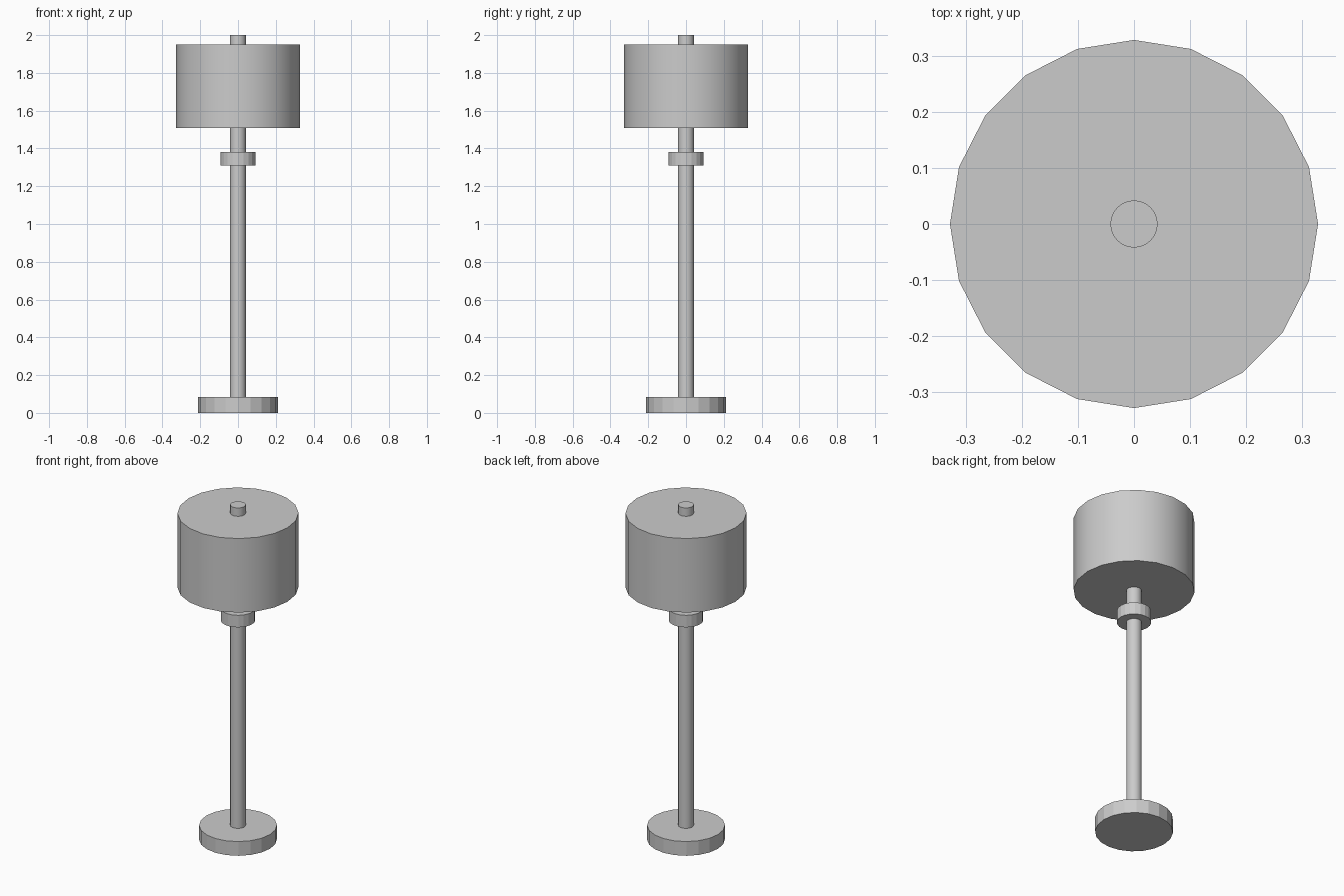
import bpy
import math

if "Cube" in bpy.data.objects:
    bpy.data.objects.remove(bpy.data.objects["Cube"])


def cylinder(name, radius, z0, z1, sides, smooth=False):
    """Vertical capped cylinder from z0 to z1 on the lamp axis."""
    bpy.ops.mesh.primitive_cylinder_add(
        vertices=sides, radius=radius, depth=z1 - z0,
        location=(0, 0, (z0 + z1) / 2))
    ob = bpy.context.object
    ob.name = name
    if smooth:
        bpy.ops.object.shade_smooth_by_angle(angle=math.radians(30))
    return ob


# Foot disc
cylinder("base", 0.211, 0.0, 0.085, 20)
# Pole running from the foot through the shade, ending as a stub on top
cylinder("pole", 0.042, 0.02, 2.0, 32, smooth=True)
# Ring below the shade
cylinder("collar", 0.093, 1.31, 1.382, 20)
# Drum shade
cylinder("shade", 0.328, 1.508, 1.95, 20, smooth=True)
